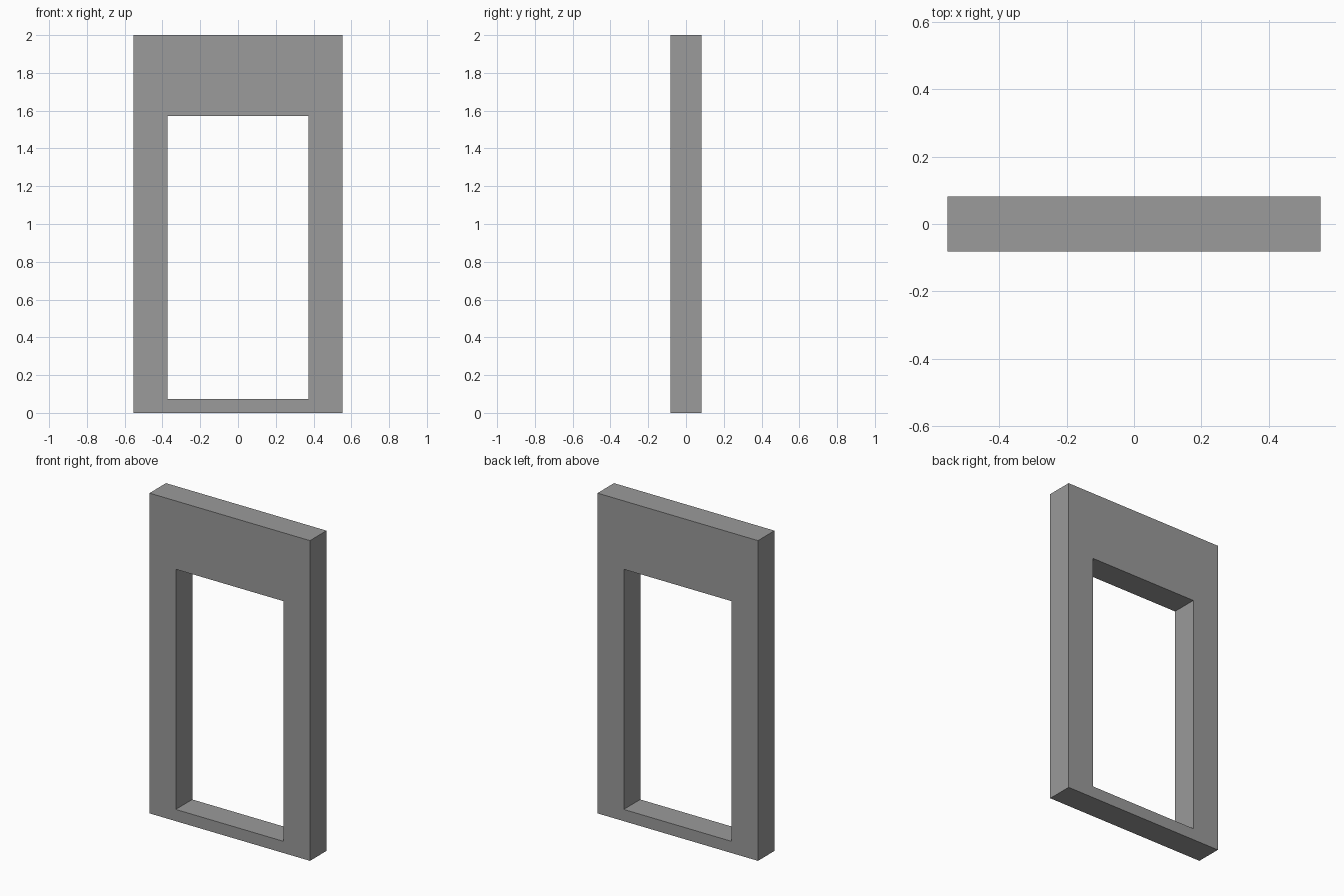
import bpy, bmesh

if "Cube" in bpy.data.objects:
    bpy.data.objects.remove(bpy.data.objects["Cube"])

HALF_W, HALF_D, HEIGHT = 0.5545, 0.0815, 2.0
OPEN_W, OPEN_BOTTOM, OPEN_TOP = 0.373, 0.073, 1.573


def rect(bm, half_w, z0, z1, y):
    """Four corners of an upright rectangle, counter-clockwise from the front."""
    return [bm.verts.new((x, y, z)) for x, z in
            ((-half_w, z0), (half_w, z0), (half_w, z1), (-half_w, z1))]


# Frame: one solid slab with a rectangular opening right through it
bm = bmesh.new()
outer_f, outer_b = (rect(bm, HALF_W, 0, HEIGHT, y) for y in (-HALF_D, HALF_D))
inner_f, inner_b = (rect(bm, OPEN_W, OPEN_BOTTOM, OPEN_TOP, y) for y in (-HALF_D, HALF_D))

# Walk round the section: front face, opening sides, back face, outer sides
rings = [outer_f, inner_f, inner_b, outer_b]
for a, b in zip(rings, rings[1:] + rings[:1]):
    for i in range(4):
        j = (i + 1) % 4
        bm.faces.new((a[i], a[j], b[j], b[i]))
bmesh.ops.recalc_face_normals(bm, faces=bm.faces)

mesh = bpy.data.meshes.new("door_frame")
bm.to_mesh(mesh)
bm.free()

# Dark grey finish
grey = bpy.data.materials.new("dark_grey")
grey.diffuse_color = (0.325, 0.325, 0.325, 1)
grey.use_nodes = True
grey.node_tree.nodes["Principled BSDF"].inputs["Base Color"].default_value = grey.diffuse_color
mesh.materials.append(grey)
bpy.context.collection.objects.link(bpy.data.objects.new("door_frame", mesh))
